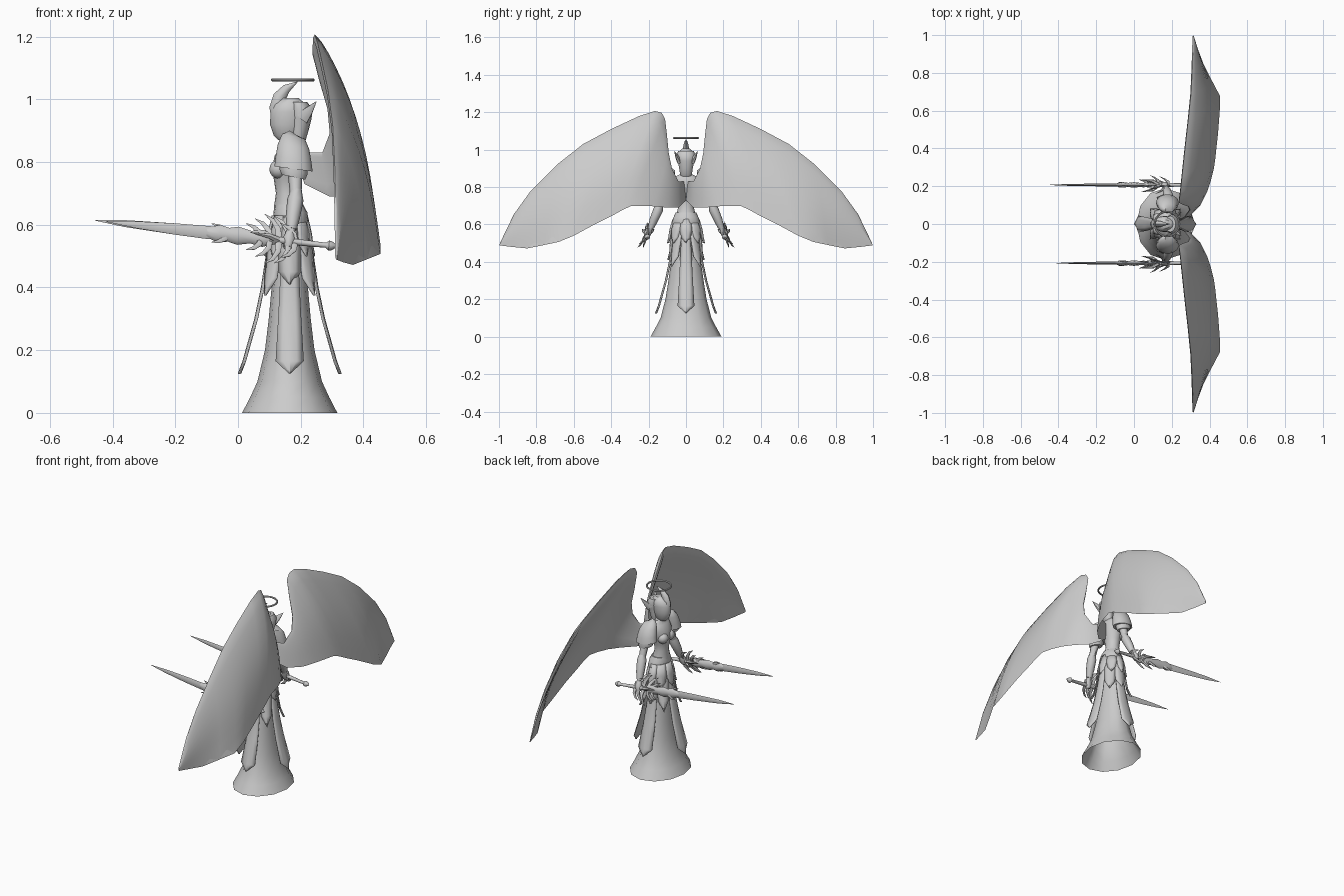
import bpy, math
from mathutils import Vector

if "Cube" in bpy.data.objects:
    bpy.data.objects.remove(bpy.data.objects["Cube"], do_unlink=True)

grey = bpy.data.materials.new("stone_grey")
grey.use_nodes = True
COL = (0.6, 0.6, 0.6, 1)
grey.diffuse_color = COL
grey.node_tree.nodes["Principled BSDF"].inputs["Base Color"].default_value = COL

CX = 0.165  # body axis; the figure looks along -x


def build(name, rings, closed=True, caps=True, angle=45):
    """Skin a list of equally long point rows."""
    n = len(rings[0])
    verts = [tuple(p) for r in rings for p in r]
    faces = []
    for i in range(len(rings) - 1):
        for j in range(n if closed else n - 1):
            k = (j + 1) % n
            faces.append((i * n + j, i * n + k, (i + 1) * n + k, (i + 1) * n + j))
    if closed and caps:
        faces.append(tuple(reversed(range(n))))
        faces.append(tuple(range(len(verts) - n, len(verts))))
    me = bpy.data.meshes.new(name)
    me.from_pydata(verts, [], faces)
    me.materials.append(grey)
    ob = bpy.data.objects.new(name, me)
    bpy.context.collection.objects.link(ob)
    bpy.ops.object.select_all(action='DESELECT')
    ob.select_set(True)
    bpy.context.view_layer.objects.active = ob
    bpy.ops.object.mode_set(mode='EDIT')
    bpy.ops.mesh.select_all(action='SELECT')
    bpy.ops.mesh.normals_make_consistent(inside=False)
    bpy.ops.object.mode_set(mode='OBJECT')
    bpy.ops.object.shade_smooth_by_angle(angle=math.radians(angle))
    return ob


def lathe(name, rows, sides=16, caps=True):
    """Stacked ellipses given as (z, centre x, radius x, radius y)."""
    turn = [2 * math.pi * j / sides for j in range(sides)]
    return build(name, [[(cx + rx * math.cos(a), ry * math.sin(a), z) for a in turn]
                        for z, cx, rx, ry in rows], caps=caps)


def tube(name, pts, radii, sides=8, flat=1.0):
    """Tapered tube; flat squeezes it sideways (along y)."""
    pts = [Vector(p) for p in pts]
    rings = []
    for i, p in enumerate(pts):
        t = (pts[min(i + 1, len(pts) - 1)] - pts[max(i - 1, 0)]).normalized()
        side = Vector((0, 1, 0))
        side = (side - t * side.dot(t)).normalized()
        up = t.cross(side)
        rings.append([p + radii[i] * (side * flat * math.cos(a) + up * math.sin(a))
                      for a in (2 * math.pi * j / sides for j in range(sides))])
    return build(name, rings)


def panel(name, angle, rows, bulge=0.008, squash=1.0):
    """Hanging skirt plate, rows of (z, distance from axis, half width); squash narrows it along x."""
    out = Vector((math.cos(angle), math.sin(angle), 0))
    side = Vector((-out.y, out.x, 0))
    rings = []
    for z, d, w in rows:
        row = [out * (d + bulge * (1 - u * u)) + side * w * u for u in (-1, -0.5, 0, 0.5, 1)]
        rings.append([(CX + p.x * squash, p.y, z) for p in row])
    ob = build(name, rings, closed=False)
    mod = ob.modifiers.new("thickness", 'SOLIDIFY')
    mod.thickness = 0.004
    return ob


# Gown, open below
lathe("gown", [(0, CX, .152, .19), (.05, CX, .126, .162), (.1, CX, .103, .136), (.2, CX, .079, .11),
               (.3, CX, .067, .094), (.4, CX, .058, .08), (.5, .167, .052, .068),
               (.62, .17, .047, .055)], sides=12, caps=False)
lathe("belt", [(.595, .17, .05, .07), (.61, .17, .056, .077), (.64, .167, .054, .066), (.665, .163, .045, .054)])
# Torso, neck and head
lathe("torso", [(.62, .167, .05, .056), (.66, .16, .045, .05), (.7, .157, .036, .04), (.74, .157, .042, .046),
                (.78, .16, .052, .06), (.82, .167, .05, .075), (.85, .172, .038, .07),
                (.87, .175, .024, .03), (.9, .175, .022, .022)])
lathe("head", [(.87, .155, .027, .018), (.885, .156, .042, .03), (.92, .16, .058, .037), (.96, .163, .059, .043),
               (.985, .165, .05, .04), (1.005, .167, .026, .022)])
lathe("helmet_back", [(.855, .192, .014, .026), (.87, .192, .024, .032), (.9, .194, .031, .036),
                      (.94, .199, .036, .044), (.97, .2, .037, .05), (.992, .192, .028, .042)])
tube("helmet_crest", [(.13, 0, .94), (.123, 0, .975), (.133, 0, 1.008), (.155, 0, 1.035), (.19, 0, 1.056)],
     [.024, .023, .021, .014, .001], flat=.8)
# Halo
bpy.ops.mesh.primitive_torus_add(major_radius=.065, minor_radius=.005, major_segments=32, minor_segments=8,
                                 location=(.175, 0, 1.062))
halo = bpy.context.object
halo.name = "halo"
halo.data.materials.append(grey)
bpy.ops.object.shade_smooth_by_angle()

# Skirt plates: four long ones, shorter ones layered over and between them
LONG = [(.6, .054, .022), (.5, .069, .027), (.4, .084, .032), (.3, .105, .037), (.165, .143, .045), (.125, .158, .002)]
SHORT = [(.62, .06, .025), (.54, .072, .034), (.45, .078, .037), (.41, .088, .003)]
MID = [(.61, .052, .026), (.52, .07, .032), (.43, .086, .029), (.375, .108, .002)]
TOP = [(.63, .062, .026), (.57, .079, .033), (.53, .085, .026), (.5, .092, .002)]
for i in range(4):
    a = i * math.pi / 2
    panel("long_plate", a, LONG)
    if i % 2:
        panel("side_plate", a, SHORT, .012)
    panel("upper_plate", a, TOP, .01, .8)
    panel("corner_plate", a + math.pi / 4, MID)
    panel("corner_upper_plate", a + math.pi / 4, TOP, .008, .8)

# Wing stations: leading edge x y z, trailing edge x y z
WING = [(.21, .01, .83, .21, 0, .73), (.27, .04, .83, .29, .04, .69), (.295, .075, .9, .35, .1, .69),
        (.287, .092, .98, .385, .17, .697), (.258, .102, 1.08, .405, .23, .7), (.236, .112, 1.165, .42, .29, .7),
        (.238, .13, 1.197, .427, .335, .68), (.243, .165, 1.207, .432, .38, .655),
        (.252, .25, 1.18, .443, .48, .605), (.268, .4, 1.11, .452, .6, .54), (.285, .55, 1.03, .452, .68, .507),
        (.3, .69, .92, .41, .76, .49), (.307, .83, .78, .365, .85, .472), (.31, .92, .655, .335, .93, .48),
        (.312, .995, .5, .314, .997, .488)]
STEPS = 10


def wing(name, s):
    rings = []
    for i, st in enumerate(WING):
        lead, trail = Vector(st[:3]), Vector(st[3:])
        chord = (trail - lead).length
        grow = min(1, i / 5)
        row = []
        for k in range(2 * STEPS):
            back = k <= STEPS
            u = (k / STEPS if back else 2 - k / STEPS) ** 1.4
            p = lead.lerp(trail, u)
            p.x += .05 * chord * grow * math.sin(math.pi * u)
            # Thick rounded leading edge thinning towards the trailing one
            thick = .004 + .16 * chord * math.sqrt(u) * (1 - u) ** 2
            p.x += thick * (.5 if back else -.5)
            row.append((p.x, s * p.y, p.z))
        rings.append(row)
    return build(name, rings, angle=60)


for s, side in ((1, "far"), (-1, "near")):
    wing(side + "_wing", s)
    # Helmet ear spike and breast
    tube(side + "_helmet_spike", [(.205, s * .036, .94), (.225, s * .048, .963), (.25, s * .063, .993)],
         [.024, .016, .001], 6, .6)
    bpy.ops.mesh.primitive_uv_sphere_add(segments=12, ring_count=8, radius=.03, location=(.13, s * .029, .777))
    breast = bpy.context.object
    breast.name = side + "_breast"
    breast.data.materials.append(grey)
    bpy.ops.object.shade_smooth()
    # Pauldron: domed shell flaring down and outwards, with a second lip
    turn = [2 * math.pi * j / 14 for j in range(14)]
    for label, rows in (("pauldron", ((.892, .075, .012, .01), (.882, .083, .036, .026), (.85, .097, .05, .04),
                                      (.81, .107, .057, .045), (.778, .112, .061, .045))),
                        ("pauldron_lip", ((.8, .112, .045, .036), (.77, .118, .045, .036), (.752, .12, .038, .032)))):
        build(side + "_" + label, [[(.177 + rx * math.cos(a), s * (cy + ry * math.sin(a)), z - .008 * math.cos(a))
                                    for a in turn] for z, cy, rx, ry in rows])
    # Arm, bracer and hand
    tube(side + "_arm", [(.178, s * .1, .83), (.182, s * .122, .76), (.184, s * .138, .705), (.178, s * .165, .64),
                         (.168, s * .193, .575)], [.027, .023, .019, .02, .013])
    tube(side + "_bracer", [(.187, s * .136, .715), (.183, s * .148, .68), (.175, s * .172, .625),
                            (.17, s * .187, .585)], [.016, .026, .023, .017])
    tube(side + "_hand", [(.168, s * .192, .58), (.163, s * .205, .555), (.16, s * .21, .53)], [.013, .02, .013])

    # Sword: blade, ornate shank, grip and pommel on a sloping line, its plane leaning with the forearm
    def at(x, dz=0, dy=0):
        return (x, s * (.207 + dy - .45 * dz), .565 - .108 * x + dz)
    tip = -.455 if s > 0 else -.42
    tube(side + "_blade", [at(tip), at(tip + .095), at(-.2), at(-.09), at(-.05)],
         [.001, .011, .018, .021, .015], 4, .4)
    tube(side + "_shank", [at(-.1), at(-.06), at(-.03), at(.0), at(.04), at(.08), at(.12)],
         [.014, .029, .022, .029, .02, .027, .014], 8, .5)
    tube(side + "_grip", [at(.1), at(.2), at(.28), at(.29), at(.3), at(.315)],
         [.012, .01, .008, .016, .014, .003], 8)
    # Curling thorns on both edges of the guard
    for x, length, dy in ((-.05, .03, 0), (.06, .042, .006), (.09, .06, -.006), (.12, .078, .01),
                          (.15, .075, -.008), (.17, .055, .012)):
        for v in (1, -1):
            tube(side + "_guard_thorn",
                 [at(x + .01, v * .008), at(x + .008, v * .45 * length, dy * .6),
                  at(x - .01, v * .8 * length, dy), at(x - .035, v * length, dy * 1.6)],
                 [.012, .01, .007, .001], 6, .6)
    for dy in (-.03, .035):
        tube(side + "_guard_hook", [at(.13), at(.1, .01, dy * .7), at(.04, .015, dy)], [.012, .009, .001], 6)
